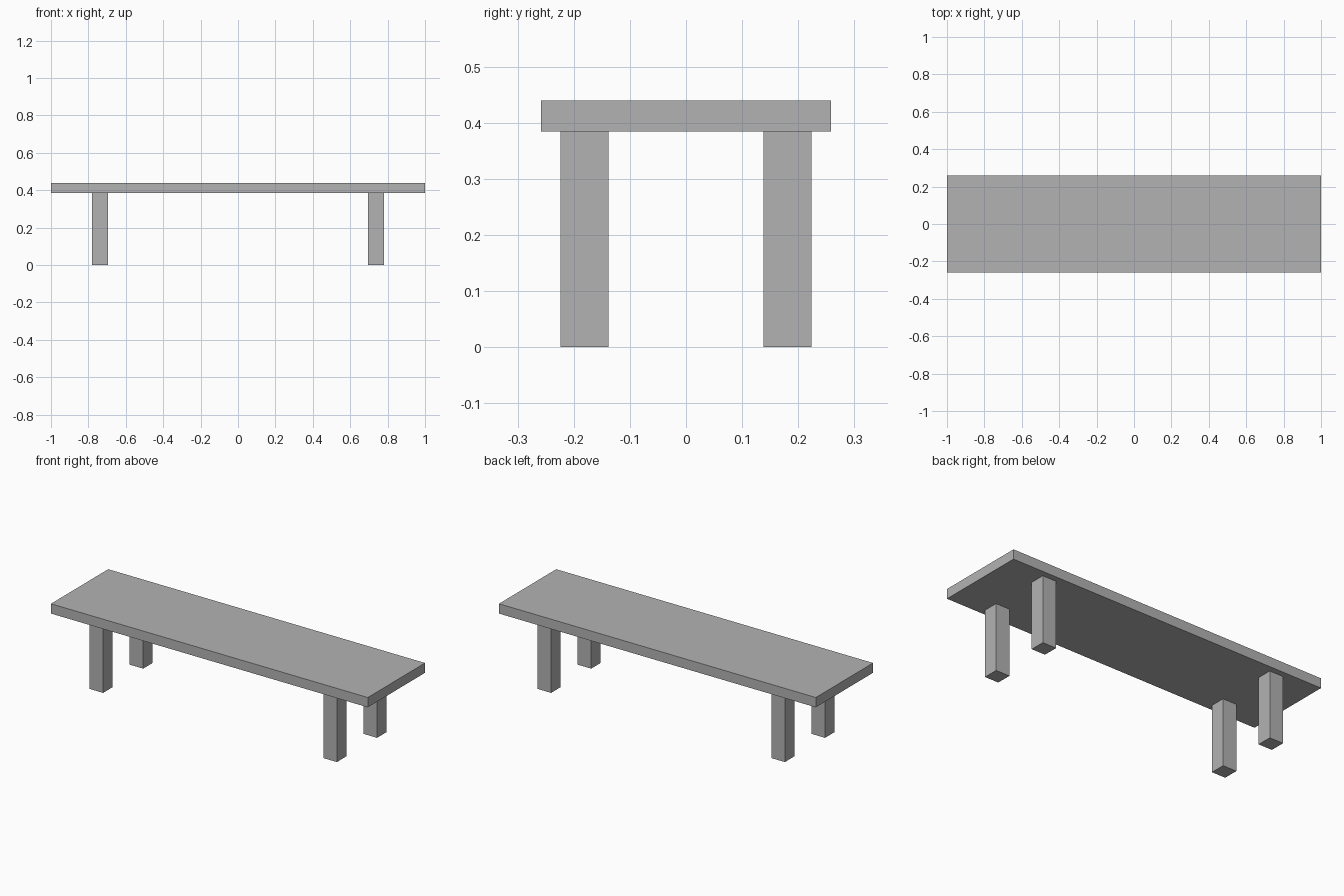
import bpy

default = bpy.data.objects.get("Cube")
if default:
    bpy.data.objects.remove(default, do_unlink=True)

# Single grey material
grey = bpy.data.materials.new("plain grey")
grey.use_nodes = True
colour = (0.45, 0.45, 0.45, 1)
grey.diffuse_color = colour
grey.node_tree.nodes["Principled BSDF"].inputs["Base Color"].default_value = colour


def box(name, centre, size):
    bpy.ops.mesh.primitive_cube_add(size=1, location=centre)
    obj = bpy.context.object
    obj.name = name
    obj.scale = size
    bpy.ops.object.transform_apply(location=False, rotation=False, scale=True)
    obj.data.materials.append(grey)
    return obj


LENGTH, DEPTH, HEIGHT = 2.0, 0.516, 0.44
THICKNESS = 0.056
LEG = 0.086
leg_height = HEIGHT - THICKNESS

# Seat plank
box("seat", (0, 0, HEIGHT - THICKNESS / 2), (LENGTH, DEPTH, THICKNESS))

# Four square legs
for side, x in (("left", 0.738), ("right", -0.738)):
    for end, y in (("front", -0.181), ("back", 0.181)):
        box(f"{end}_{side}_leg", (x, y, leg_height / 2), (LEG, LEG, leg_height))
